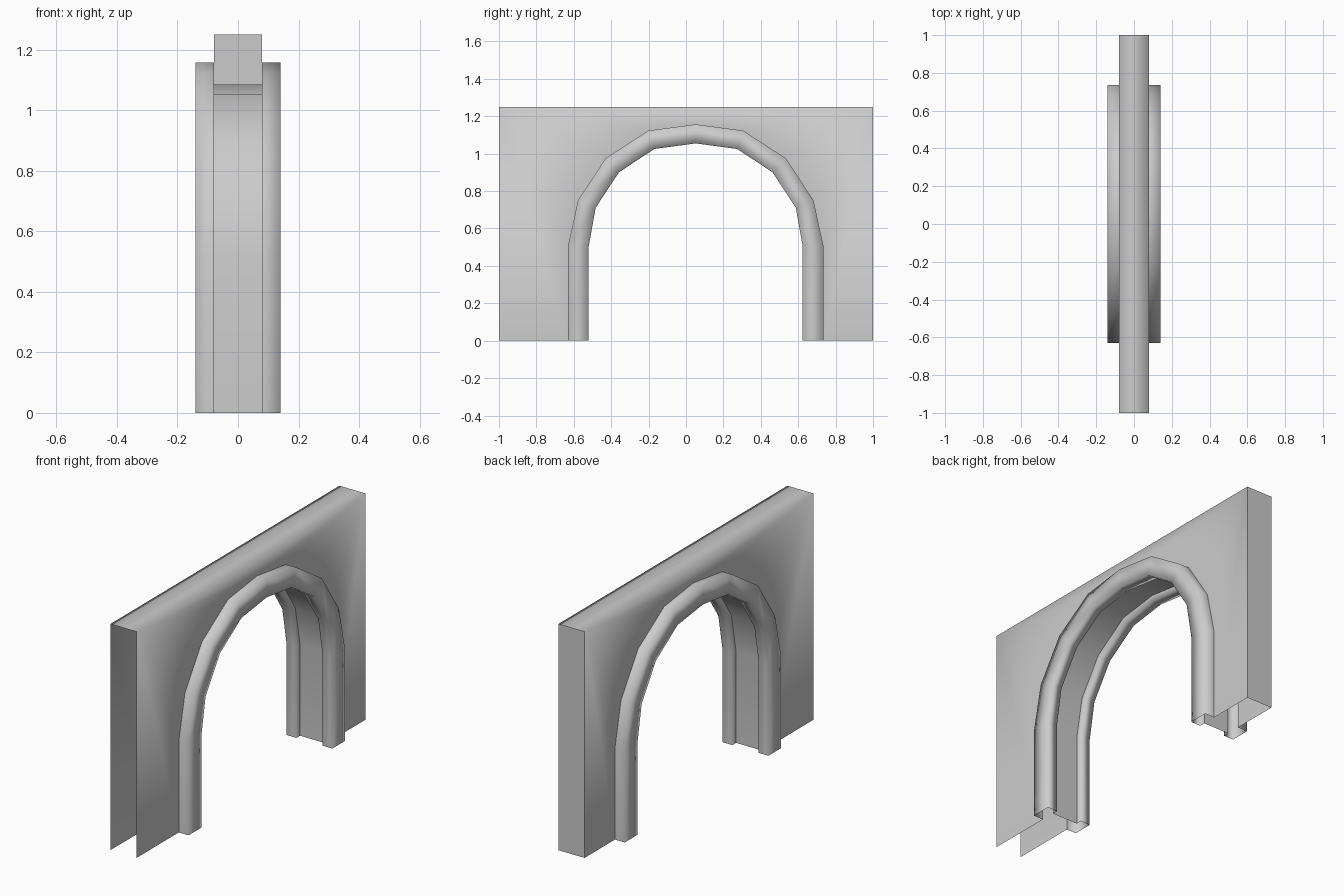
import bpy, bmesh

if "Cube" in bpy.data.objects:
    bpy.data.objects.remove(bpy.data.objects["Cube"])

HALF_T, RIM = 0.08, 0.14          # wall half thickness, moulding projection
HEIGHT, CENTRE = 1.25, 0.052      # wall height, arch centre along y

# Half outlines of the arch: (offset from centre, z)
OUTER = [(.683, 0), (.683, .505), (.629, .752), (.481, .976), (.254, 1.123), (0, 1.157)]
INNER = [(.572, 0), (.572, .505), (.535, .711), (.411, .90), (.222, 1.025), (0, 1.055)]


def full_arch(half):
    left = [(CENTRE - o, z) for o, z in half]
    right = [(CENTRE + o, z) for o, z in reversed(half[:-1])]
    return left + right


outer, inner = full_arch(OUTER), full_arch(INNER)


def finish(name, bm):
    mesh = bpy.data.meshes.new(name)
    bm.to_mesh(mesh)
    bm.free()
    ob = bpy.data.objects.new(name, mesh)
    bpy.context.collection.objects.link(ob)


def sweep(name, section):
    """Sweep (t, x) section points along the arch; t blends outer to inner."""
    bm = bmesh.new()
    rows = [[bm.verts.new((x, a[0] + t * (b[0] - a[0]), a[1] + t * (b[1] - a[1])))
             for a, b in zip(outer, inner)] for t, x in section]
    for r, s in zip(rows, rows[1:]):
        for j in range(len(r) - 1):
            bm.faces.new((r[j], s[j], s[j + 1], r[j + 1])).smooth = True
    finish(name, bm)


# Hollow wall: two pierced sides, a top and one closed end (base and front end open)
bm = bmesh.new()
outline = [(-1, 0)] + outer + [(1, 0), (1, HEIGHT), (-1, HEIGHT)]
a = [bm.verts.new((HALF_T, y, z)) for y, z in outline]
b = [bm.verts.new((-HALF_T, y, z)) for y, z in outline]
for loop in (a, b[::-1], (a[-1], a[-2], b[-2], b[-1])):
    bm.faces.new(loop).smooth = True
end = bm.faces.new((a[-3], b[-3], b[-2], a[-2]))
for e in end.edges:
    e.smooth = False
finish("wall", bm)

# Raised moulding on each side, with a small return behind its inner edge
RETURN = 0.71
rim = [(0, HALF_T), (0, RIM), (1, RIM), (1, HALF_T), (RETURN, HALF_T)]
sweep("arch_moulding_right", rim)
sweep("arch_moulding_left", [(t, -x) for t, x in reversed(rim)])

# Recessed underside of the arch
sweep("arch_reveal", [(RETURN, HALF_T), (RETURN, -HALF_T)])
